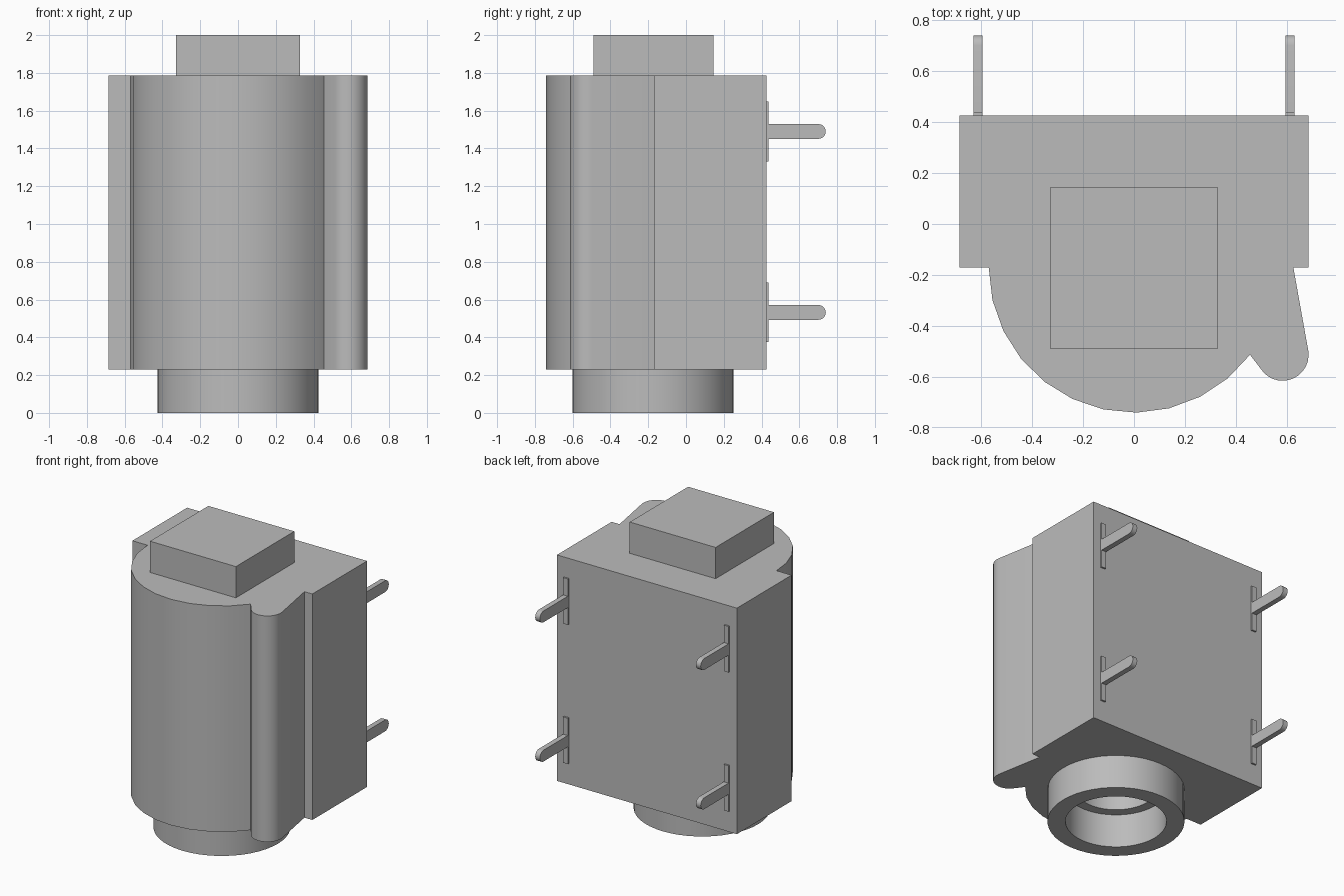
import bpy, bmesh, math
from mathutils import Matrix, Vector

cube = bpy.data.objects.get("Cube")
if cube:
    bpy.data.objects.remove(cube, do_unlink=True)

# One plain grey for the whole part
grey = bpy.data.materials.new("plain_grey")
grey.use_nodes = True
COLOUR = (0.5, 0.5, 0.5, 1)
grey.diffuse_color = COLOUR
grey.node_tree.nodes["Principled BSDF"].inputs["Base Color"].default_value = COLOUR

BODY_BOTTOM, BODY_TOP = 0.23, 1.785
BACK, FRONT = 0.425, -0.17
HALF_WIDTH = 0.685
AXIS_Y = -0.175


def finish(name, bm, smooth=False):
    bmesh.ops.recalc_face_normals(bm, faces=bm.faces)
    mesh = bpy.data.meshes.new(name)
    bm.to_mesh(mesh)
    bm.free()
    mesh.materials.append(grey)
    obj = bpy.data.objects.new(name, mesh)
    bpy.context.collection.objects.link(obj)
    if smooth:
        shade(obj)
    return obj


def shade(obj):
    bpy.ops.object.select_all(action="DESELECT")
    obj.select_set(True)
    bpy.context.view_layer.objects.active = obj
    bpy.ops.object.shade_smooth_by_angle(angle=math.radians(30))


def arc(cx, cy, r, start, end, steps):
    angles = [math.radians(start + (end - start) * i / steps) for i in range(steps + 1)]
    return [(cx + r * math.cos(a), cy + r * math.sin(a)) for a in angles]


def extrude(name, points, offset, smooth=False):
    """Extrude a closed 3D outline along an offset."""
    bm = bmesh.new()
    face = bm.faces.new([bm.verts.new(p) for p in points])
    result = bmesh.ops.extrude_face_region(bm, geom=[face], use_keep_orig=True)
    verts = [g for g in result["geom"] if isinstance(g, bmesh.types.BMVert)]
    bmesh.ops.translate(bm, verts=verts, vec=Vector(offset))
    return finish(name, bm, smooth)


def box(name, low, high):
    bm = bmesh.new()
    bmesh.ops.create_cube(bm, size=1)
    low, high = Vector(low), Vector(high)
    bm.transform(Matrix.Translation((low + high) / 2) @ Matrix.Diagonal((high - low).to_4d()))
    return finish(name, bm)


# Body: square back, round front and a small side lobe
outline = [(-HALF_WIDTH, BACK), (-HALF_WIDTH, FRONT)]
outline += arc(0, FRONT, 0.57, 180, 323, 11)
outline += arc(0.583, -0.513, 0.102, 223, 369, 12)
outline += [(0.625, FRONT), (HALF_WIDTH, FRONT), (HALF_WIDTH, BACK)]
body = extrude("body", [(x, y, BODY_BOTTOM) for x, y in outline],
               (0, 0, BODY_TOP - BODY_BOTTOM))

# Narrow bore cut up into the body
bm = bmesh.new()
bmesh.ops.create_cone(bm, cap_ends=True, segments=48, radius1=0.25, radius2=0.25, depth=1.4,
                      matrix=Matrix.Translation((0, AXIS_Y, 0.8)))
cutter = finish("bore_cutter", bm)
cutter.hide_render = True
cut = body.modifiers.new("bore", "BOOLEAN")
cut.operation = "DIFFERENCE"
cut.solver = "EXACT"
cut.object = cutter
bpy.context.view_layer.objects.active = body
bpy.ops.object.modifier_apply(modifier=cut.name)
bpy.data.objects.remove(cutter, do_unlink=True)
shade(body)

# Hollow barrel under the body
bm = bmesh.new()
profile = [(0.427, BODY_BOTTOM), (0.427, 0), (0.315, 0), (0.315, BODY_BOTTOM)]
ring = [bm.verts.new((r, AXIS_Y, z)) for r, z in profile]
edges = [bm.edges.new((ring[i], ring[(i + 1) % 4])) for i in range(4)]
bmesh.ops.spin(bm, geom=ring + edges, cent=(0, AXIS_Y, 0), axis=(0, 0, 1),
               angle=math.tau, steps=48, use_merge=True)
bmesh.ops.remove_doubles(bm, verts=bm.verts, dist=0.0001)
finish("barrel", bm, smooth=True)

# Block on top
box("top_block", (-0.327, -0.49, BODY_TOP), (0.327, 0.145, 2))

# Four contact pins, each with a thin base plate
PIN_X, THICK, RADIUS, TIP = 0.612, 0.036, 0.039, 0.74
for side, x in (("left", PIN_X), ("right", -PIN_X)):
    for level, z in (("lower", 0.532), ("upper", 1.49)):
        x0 = x - THICK / 2
        box(f"{level}_{side}_pin_plate", (x0, BACK - 0.01, z - 0.158), (x0 + THICK, 0.437, z + 0.158))
        shape = [(BACK - 0.01, z - RADIUS)]
        shape += arc(TIP - RADIUS, z, RADIUS, -90, 90, 10)
        shape += [(BACK - 0.01, z + RADIUS)]
        extrude(f"{level}_{side}_pin", [(x0, y, h) for y, h in shape], (THICK, 0, 0), smooth=True)
